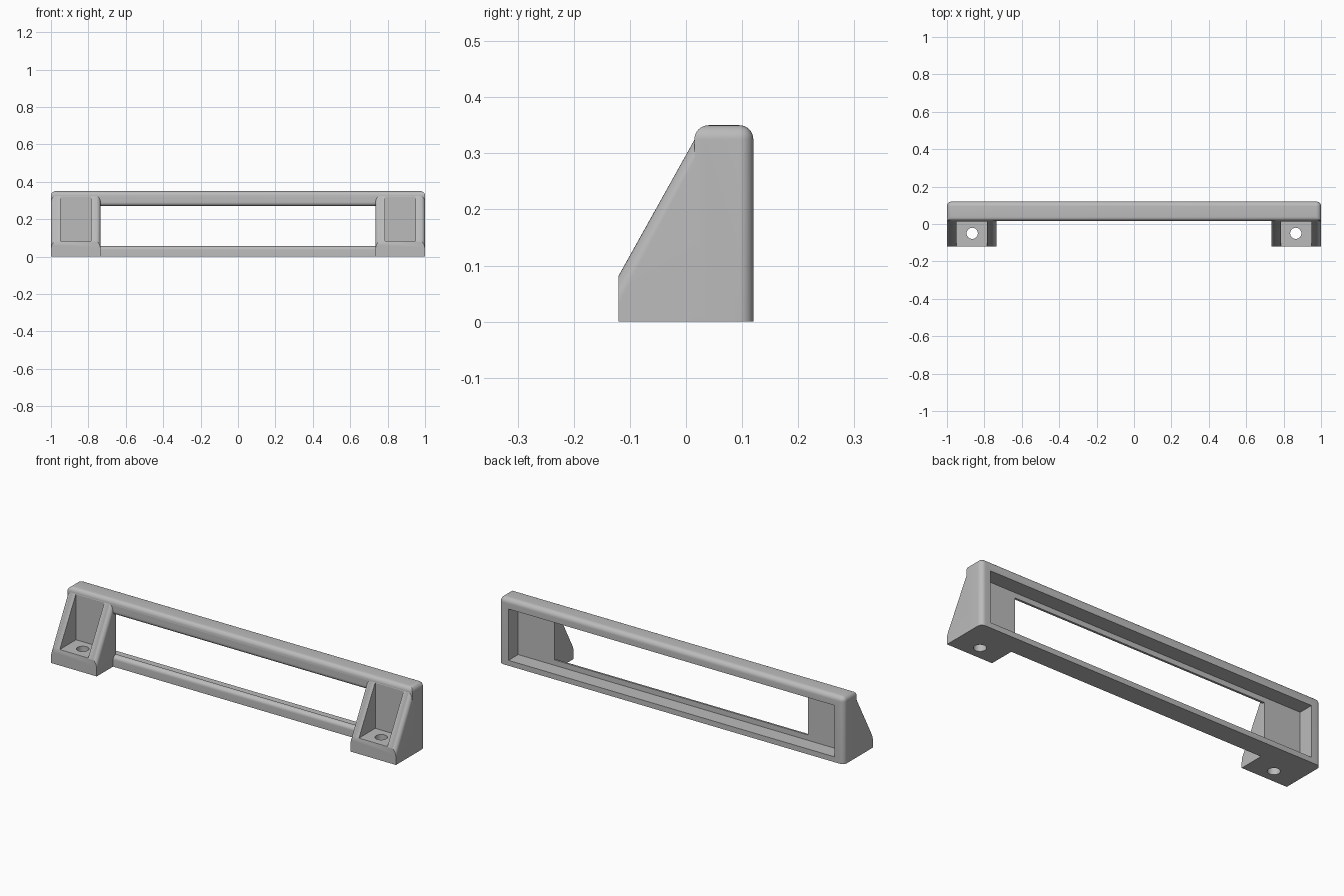
import bpy, bmesh
from math import sin, cos, pi

cube = bpy.data.objects.get("Cube")
if cube:
    bpy.data.objects.remove(cube, do_unlink=True)

grey = bpy.data.materials.new("light_grey")
grey.use_nodes = True
GREY = (0.5, 0.5, 0.5, 1)
grey.diffuse_color = GREY
grey.node_tree.nodes["Principled BSDF"].inputs["Base Color"].default_value = GREY

R = 0.025        # rounding radius
FRONT = 0.015    # front plane of the frame
BACK = 0.12


def prism(name, profile, x0, x1, rounded=None):
    """Extrude a (y, z) profile along x and round the edges picked by a rule."""
    bm = bmesh.new()
    a = [bm.verts.new((x0, y, z)) for y, z in profile]
    b = [bm.verts.new((x1, y, z)) for y, z in profile]
    bm.faces.new(a)
    bm.faces.new(b)
    for i in range(len(a)):
        j = (i + 1) % len(a)
        bm.faces.new((a[i], a[j], b[j], b[i]))
    bmesh.ops.recalc_face_normals(bm, faces=bm.faces)
    if rounded:
        edges = [e for e in bm.edges if rounded(e.verts[0].co, e.verts[1].co)]
        bmesh.ops.bevel(bm, geom=edges, offset=R, segments=8, profile=0.5, affect='EDGES')
    mesh = bpy.data.meshes.new(name)
    bm.to_mesh(mesh)
    bm.free()
    mesh.materials.append(grey)
    obj = bpy.data.objects.new(name, mesh)
    bpy.context.collection.objects.link(obj)
    return obj


def rect(y0, y1, z0, z1):
    return [(y0, z0), (y1, z0), (y1, z1), (y0, z1)]


def combine(target, tool, operation):
    mod = target.modifiers.new(operation, 'BOOLEAN')
    mod.operation = operation
    mod.solver = 'EXACT'
    mod.object = tool
    tool.hide_render = True
    bpy.context.view_layer.objects.active = target
    bpy.ops.object.modifier_apply(modifier=mod.name)
    bpy.data.objects.remove(tool, do_unlink=True)


# Frame block: rounded around the top and down the back corners
def frame_edge(p, q):
    on_top = min(p.z, q.z) > 0.3
    back_corner = min(p.y, q.y) > 0.1 and abs(p.z - q.z) > 0.1
    return on_top or back_corner


frame = prism("bracket_frame", rect(FRONT, BACK, 0, 0.35), -1, 1, frame_edge)


# Wedge feet with rounded sloping edges
def slope_edge(p, q):
    return abs(p.x - q.x) < 0.01 and abs(p.z - q.z) > 0.2 and abs(p.y - q.y) > 0.1


wedge = [(-0.12, 0), (-0.12, 0.082), (FRONT, 0.324), (0.035, 0.324), (0.035, 0)]
for s in (-1, 1):
    combine(frame, prism("foot", wedge, s * 0.735, s, slope_edge), 'UNION')

# Open pocket and screw hole in each foot
for s in (-1, 1):
    pocket = prism("pocket_cutter", rect(-0.2, FRONT + 0.0005, 0.083, 0.322), s * 0.785, s * 0.95)
    combine(frame, pocket, 'DIFFERENCE')
    bpy.ops.mesh.primitive_cylinder_add(vertices=32, radius=0.03, depth=0.4,
                                        location=(s * 0.865, -0.05, 0))
    combine(frame, bpy.context.object, 'DIFFERENCE')

# Recess in the back
recess = prism("recess_cutter", rect(0.04, 0.2, 0.028, 0.297), -0.945, 0.945)
combine(frame, recess, 'DIFFERENCE')

# Window through the frame, with rounded front lips above and below
LIP, LOW, HIGH = 0.02, 0.056, 0.27
arc = [(FRONT + LIP - LIP * sin(t), LIP - LIP * cos(t))
       for t in [i * pi / 16 for i in range(9)]]
window = [(0.2, LOW)] + [(y, LOW - d) for y, d in arc] + [(-0.05, LOW - LIP)]
window += [(-0.05, HIGH + LIP)] + [(y, HIGH + d) for y, d in reversed(arc)] + [(0.2, HIGH)]
combine(frame, prism("window_cutter", window, -0.7345, 0.7345), 'DIFFERENCE')

# Smooth the roundings, keep the corners sharp
bpy.ops.object.select_all(action='DESELECT')
frame.select_set(True)
bpy.context.view_layer.objects.active = frame
bpy.ops.object.shade_smooth_by_angle(angle=pi / 6)
